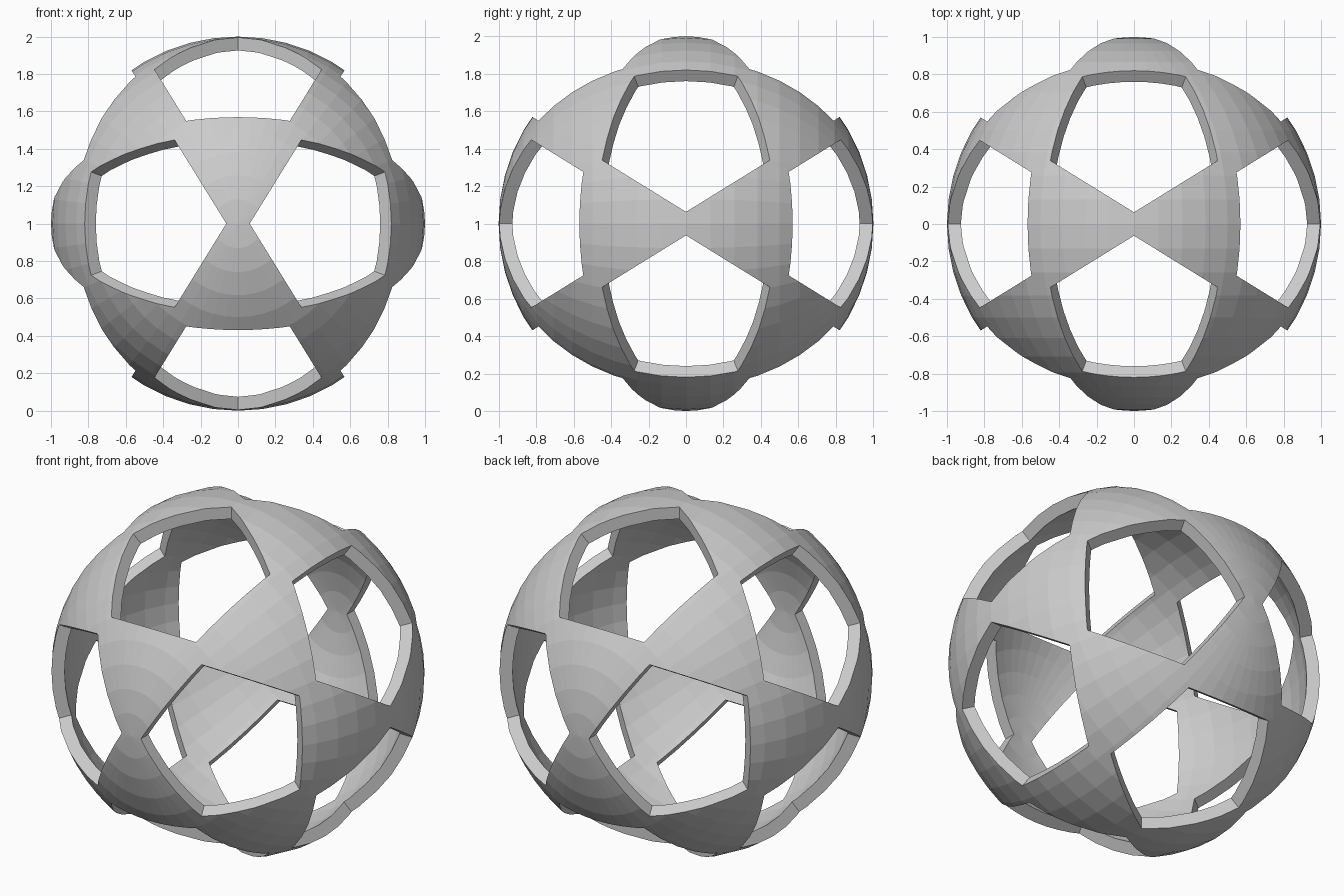
import bpy, bmesh, math
from mathutils import Vector, Matrix

if "Cube" in bpy.data.objects:
    bpy.data.objects.remove(bpy.data.objects["Cube"])

PHI = (1 + 5 ** 0.5) / 2
OUTER, INNER, OFFSET = 1.0, 0.93, 0.119   # radii, and apex shift of the hole cutters
CENTRE = Vector((0, 0, 1))


def make_object(name, bm):
    mesh = bpy.data.meshes.new(name)
    bm.to_mesh(mesh)
    bm.free()
    ob = bpy.data.objects.new(name, mesh)
    ob.location = CENTRE
    bpy.context.collection.objects.link(ob)
    return ob


# Hollow ball, poles on the front-back axis
bm = bmesh.new()
turn = Matrix.Rotation(math.pi / 2, 4, 'X')
inner = bmesh.ops.create_uvsphere(bm, u_segments=48, v_segments=24, radius=INNER, matrix=turn)
bmesh.ops.reverse_faces(bm, faces=bm.faces[:])
bmesh.ops.create_uvsphere(bm, u_segments=48, v_segments=24, radius=OUTER, matrix=turn)
shell = make_object("pierced_ball", bm)

# Twelve five-sided hole directions
axes = []
for s in (1, -1):
    for t in (1, -1):
        axes += [Vector(v).normalized() for v in
                 ((s, t * PHI, 0), (0, s, t * PHI), (t * PHI, 0, s))]

# Five-sided pyramids that cut the holes
bm = bmesh.new()
for a in axes:
    apex = a * OFFSET
    rim = [apex + 1.5 * (a + b).normalized() for b in axes if 0.3 < a.dot(b) < 0.6]
    u = a.orthogonal().normalized()
    w = a.cross(u)
    rim.sort(key=lambda p: math.atan2(p.dot(w), p.dot(u)))
    tip = bm.verts.new(apex)
    ring = [bm.verts.new(p) for p in rim]
    bm.faces.new(ring)
    for i in range(5):
        bm.faces.new((tip, ring[(i + 1) % 5], ring[i]))
bmesh.ops.recalc_face_normals(bm, faces=bm.faces[:])
cutter = make_object("hole_cutter", bm)
cutter.hide_render = True
cutter.hide_set(True)

# Cut and apply
mod = shell.modifiers.new("holes", 'BOOLEAN')
mod.operation = 'DIFFERENCE'
mod.solver = 'EXACT'
mod.object = cutter
bpy.context.view_layer.objects.active = shell
shell.select_set(True)
bpy.ops.object.modifier_apply(modifier=mod.name)
bpy.data.objects.remove(cutter, do_unlink=True)
